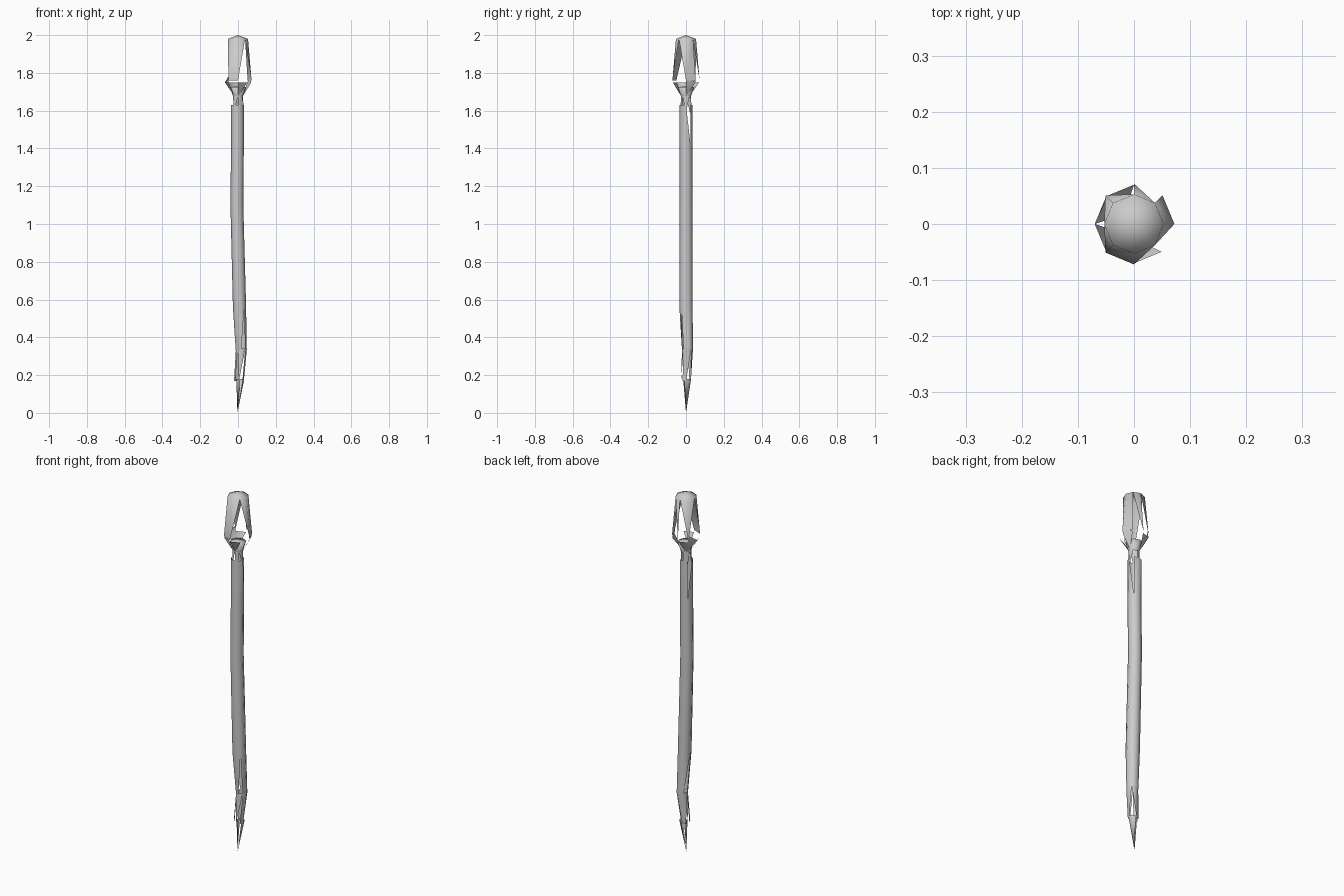
import bpy, bmesh, math

if "Cube" in bpy.data.objects:
    bpy.data.objects.remove(bpy.data.objects["Cube"])

N = 8  # every part is an eight-sided shell; side 0 starts at +x


def shell(name, rings, codes, tip=None, cap=None):
    """Loft rings (cx, cy, z, r). One code letter per panel:
    F full, . missing, a-d a single triangle (torn panel)."""
    bm = bmesh.new()
    loops = []
    for cx, cy, z, r in rings:
        loops.append([bm.verts.new((cx + r * math.cos(math.tau * i / N),
                                    cy + r * math.sin(math.tau * i / N), z))
                      for i in range(N)])
    for k, row in enumerate(codes):
        lo, hi = loops[k], loops[k + 1]
        for i, c in enumerate(row):
            j = (i + 1) % N
            shapes = {"F": (lo[i], lo[j], hi[j], hi[i]),
                      "a": (lo[i], hi[j], hi[i]),
                      "b": (lo[i], lo[j], hi[i]),
                      "c": (lo[i], lo[j], hi[j]),
                      "d": (lo[j], hi[j], hi[i])}
            if c in shapes:
                bm.faces.new(shapes[c])
    for point, loop, flip, row in ((tip, loops[0], True, "FF.FFF.F"),
                                   (cap, loops[-1], False, "FFFFFFFF")):
        if point:
            p = bm.verts.new(point)
            for i in range(N):
                if row[i] == "F":
                    tri = (loop[i], loop[(i + 1) % N], p)
                    bm.faces.new(tri[::-1] if flip else tri)
    loose = [v for v in bm.verts if not v.link_faces]
    bmesh.ops.delete(bm, geom=loose, context='VERTS')
    mesh = bpy.data.meshes.new(name)
    bm.to_mesh(mesh)
    bm.free()
    ob = bpy.data.objects.new(name, mesh)
    bpy.context.collection.objects.link(ob)
    for p in mesh.polygons:
        p.use_smooth = True
    return ob


# Head: domed top, side panels torn into spikes
shell("head", [(0, 0, 1.76, 0.072), (0, 0, 1.98, 0.053)],
      ["Fdda" "dFad"], cap=(0, 0, 2.0))

# Collar: ragged flare beneath the head
shell("collar_flare", [(0, 0, 1.675, 0.025), (0, 0, 1.75, 0.07), (0, 0, 1.785, 0.067)],
      ["a.da" "d.a.", "b..b" "...."])

# Cup closing the top of the neck
shell("collar_cup", [(0, 0, 1.67, 0.025), (0, 0, 1.725, 0.042)],
      ["FFFFFFFF"], cap=(0, 0, 1.73))

# Neck: narrow strips joining cup and shaft
shell("neck", [(0, 0, 1.59, 0.029), (0, 0, 1.68, 0.027)],
      ["a.Fa" "daFd"])

# Shaft: slightly bowed, frayed at both ends
shell("shaft", [(0.017, 0.008, 0.33, 0.029), (0.008, 0, 0.56, 0.035),
                (-0.006, 0, 1.1, 0.034), (-0.003, 0, 1.42, 0.034),
                (-0.003, 0, 1.63, 0.034)],
      ["FFFaFFaF", "FFFFFFFF", "FFFFFFFF", "bFFcFFFF"])

# Tail splinters between shaft and point
shell("tail_splinters", [(0.005, 0.0, 0.17, 0.026), (0.018, 0.008, 0.34, 0.029)],
      ["adFa" "FdaF"])

# Point
shell("point", [(0.012, 0.006, 0.18, 0.021)], [], tip=(-0.003, 0, 0))
